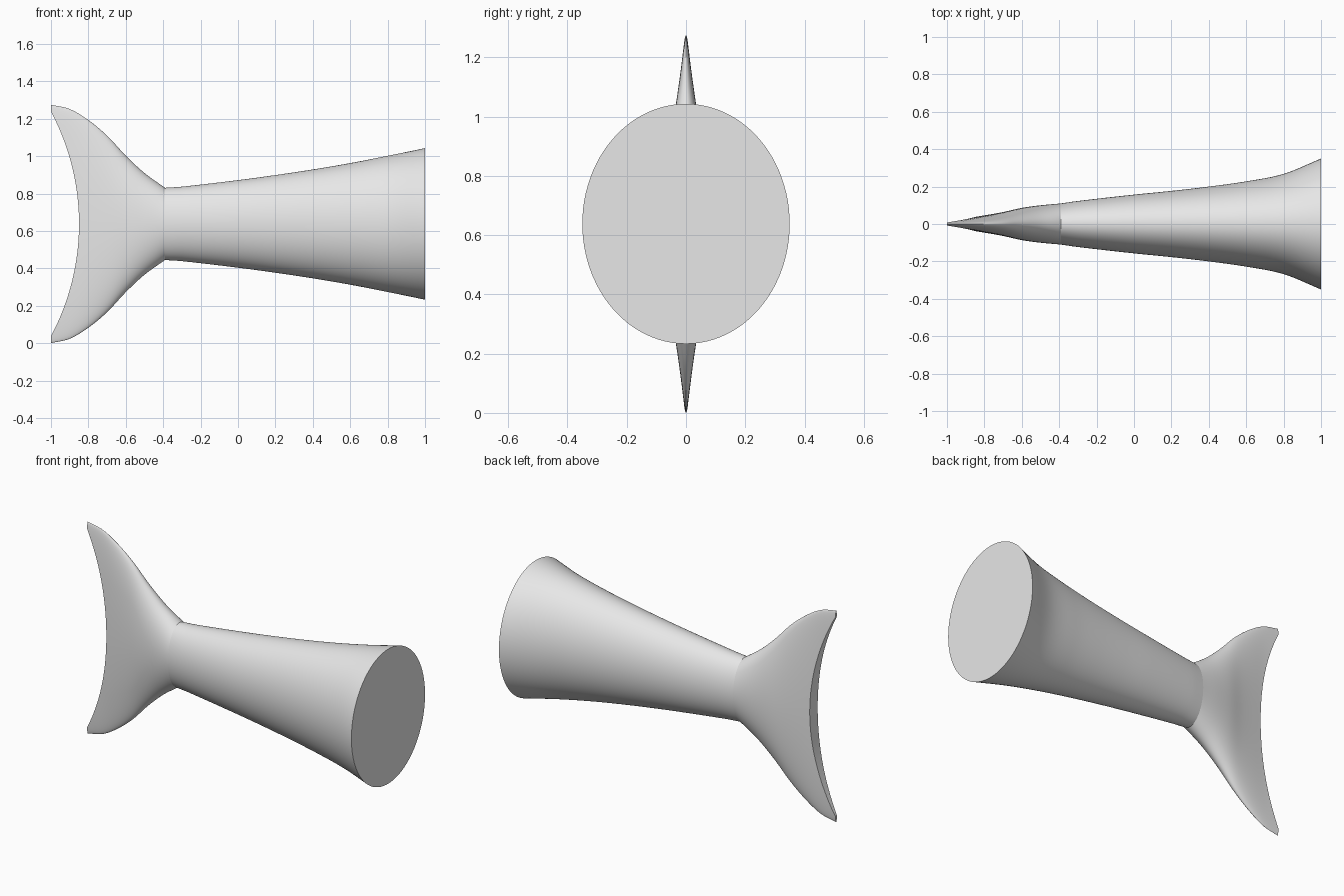
import bpy
import bmesh
from math import cos, sin, pi

if "Cube" in bpy.data.objects:
    bpy.data.objects.remove(bpy.data.objects["Cube"])

MID_Z = 0.638
SEGMENTS = 96

grey = bpy.data.materials.new("light_grey")
grey.use_nodes = True
grey.diffuse_color = (0.8, 0.8, 0.8, 1)
grey.node_tree.nodes["Principled BSDF"].inputs["Base Color"].default_value = (0.8, 0.8, 0.8, 1)


def smooth_stations(stations, steps):
    """Hermite interpolation through (x, half depth, half height) stations."""
    last = len(stations) - 1

    def slope(i, k):
        a, b = stations[max(i - 1, 0)], stations[min(i + 1, last)]
        return (b[k] - a[k]) / (b[0] - a[0])

    result = []
    for i in range(last):
        p, q = stations[i], stations[i + 1]
        dx = q[0] - p[0]
        for j in range(steps):
            t = j / steps
            row = [p[0] + dx * t]
            for k in (1, 2):
                row.append((2*t**3 - 3*t**2 + 1) * p[k] + (3*t**2 - 2*t**3) * q[k]
                           + dx * ((t**3 - 2*t**2 + t) * slope(i, k)
                                   + (t**3 - t**2) * slope(i + 1, k)))
            result.append(row)
    result.append(stations[-1])
    return result


def loft(name, stations, steps=6):
    """Closed loft of upright ellipses along x."""
    bm = bmesh.new()
    rings = []
    for x, depth, height in smooth_stations(stations, steps):
        angles = [2 * pi * n / SEGMENTS for n in range(SEGMENTS)]
        rings.append([bm.verts.new((x, depth * cos(a), MID_Z + height * sin(a))) for a in angles])
    for a, b in zip(rings, rings[1:]):
        for n in range(SEGMENTS):
            m = (n + 1) % SEGMENTS
            bm.faces.new((a[n], a[m], b[m], b[n]))
    bm.faces.new(rings[0])
    bm.faces.new(rings[-1])
    bmesh.ops.recalc_face_normals(bm, faces=bm.faces)
    mesh = bpy.data.meshes.new(name)
    bm.to_mesh(mesh)
    bm.free()
    mesh.materials.append(grey)
    obj = bpy.data.objects.new(name, mesh)
    bpy.context.collection.objects.link(obj)
    return obj


def select_only(obj):
    bpy.ops.object.select_all(action='DESELECT')
    obj.select_set(True)
    bpy.context.view_layer.objects.active = obj


# Flaring body with a flat cut end
body = loft("body", [
    (-0.39, 0.11, 0.193), (-0.3, 0.123, 0.199), (0, 0.157, 0.234), (0.2, 0.177, 0.261),
    (0.4, 0.2, 0.291), (0.6, 0.228, 0.325), (0.8, 0.268, 0.364), (1, 0.35, 0.405)])

# Tail fin, thinning and spreading towards the tips
fin = loft("tail_fin", [
    (-1, 0.023, 0.637), (-0.9, 0.031, 0.614), (-0.8, 0.046, 0.555), (-0.7, 0.064, 0.472),
    (-0.6, 0.086, 0.365), (-0.5, 0.1, 0.272), (-0.39, 0.11, 0.193)])

# Concave trailing edge
bpy.ops.mesh.primitive_cylinder_add(vertices=256, radius=1.275, depth=1,
                                    location=(-2.125, 0, MID_Z), rotation=(pi / 2, 0, 0))
cutter = bpy.context.object
cutter.name = "edge_cutter"
cutter.hide_render = True
cutter.data.materials.append(grey)
cut = fin.modifiers.new("trailing_edge", 'BOOLEAN')
cut.operation = 'DIFFERENCE'
cut.solver = 'EXACT'
cut.object = cutter
select_only(fin)
bpy.ops.object.modifier_apply(modifier=cut.name)
bpy.data.objects.remove(cutter)

for obj in (body, fin):
    select_only(obj)
    bpy.ops.object.shade_smooth_by_angle(angle=pi / 5)
